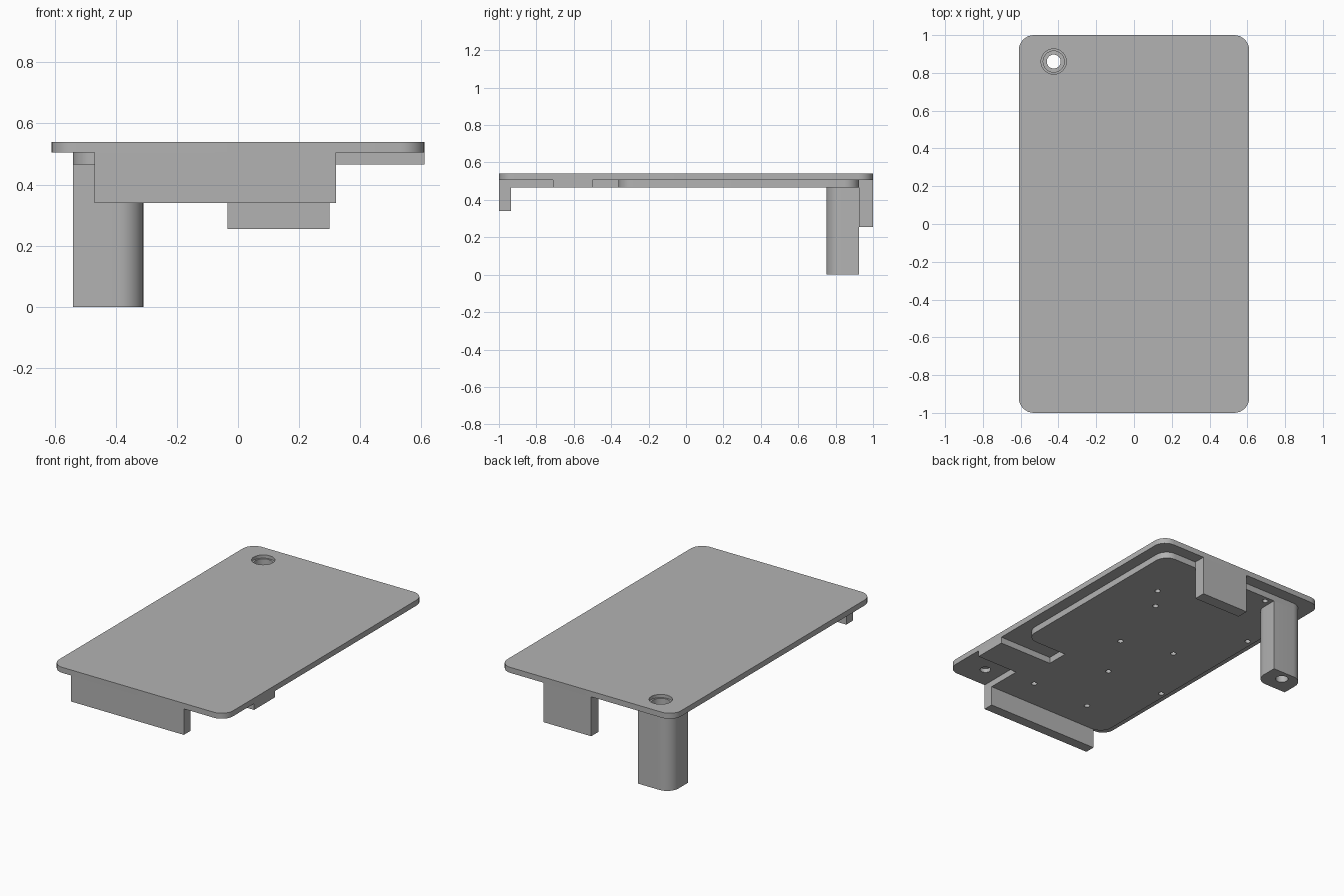
import bpy, bmesh, math
from mathutils import Vector

cube = bpy.data.objects.get("Cube")
if cube:
    bpy.data.objects.remove(cube, do_unlink=True)

BOTTOM, UNDER, TOP = 0.465, 0.505, 0.54   # pad underside, plate underside, plate top

grey = bpy.data.materials.new("light grey")
grey.use_nodes = True
grey.diffuse_color = (0.45, 0.45, 0.45, 1)
grey.node_tree.nodes["Principled BSDF"].inputs["Base Color"].default_value = (0.45, 0.45, 0.45, 1)


def outline(corners, steps=8):
    """Round each (x, y, radius) corner of a right-angled outline."""
    points = []
    for i, (x, y, r) in enumerate(corners):
        p = Vector((x, y))
        if r == 0:
            points.append(p)
            continue
        a = (Vector(corners[i - 1][:2]) - p).normalized()
        b = (Vector(corners[(i + 1) % len(corners)][:2]) - p).normalized()
        for k in range(steps + 1):
            t = math.pi / 2 * k / steps
            points.append(p + r * (a * (1 - math.sin(t)) + b * (1 - math.cos(t))))
    return points


def prism(name, corners, z0, z1):
    """Extrude a counter-clockwise outline between two heights."""
    bm = bmesh.new()
    face = bm.faces.new([bm.verts.new((p.x, p.y, z0)) for p in outline(corners)])
    new = bmesh.ops.extrude_face_region(bm, geom=[face])["geom"]
    bmesh.ops.translate(bm, vec=(0, 0, z1 - z0),
                        verts=[v for v in new if isinstance(v, bmesh.types.BMVert)])
    bmesh.ops.recalc_face_normals(bm, faces=bm.faces)
    mesh = bpy.data.meshes.new(name)
    bm.to_mesh(mesh)
    bm.free()
    mesh.materials.append(grey)
    obj = bpy.data.objects.new(name, mesh)
    bpy.context.collection.objects.link(obj)
    return obj


def box(name, x0, x1, y0, y1, z0, z1, radii=(0, 0, 0, 0)):
    xy = [(x1, y1), (x0, y1), (x0, y0), (x1, y0)]
    return prism(name, [(x, y, r) for (x, y), r in zip(xy, radii)], z0, z1)


def drill(x, y, radius, z0, z1, *targets):
    """Cut a round hole between two heights."""
    bpy.ops.mesh.primitive_cylinder_add(vertices=32, radius=radius, depth=z1 - z0,
                                        location=(x, y, (z0 + z1) / 2))
    cutter = bpy.context.object
    cutter.hide_render = True
    cutter.data.materials.append(grey)
    for obj in targets:
        cut = obj.modifiers.new("hole", "BOOLEAN")
        cut.object, cut.operation, cut.solver = cutter, "DIFFERENCE", "EXACT"
        bpy.context.view_layer.objects.active = obj
        bpy.ops.object.modifier_apply(modifier=cut.name)
    bpy.data.objects.remove(cutter, do_unlink=True)


# Cover plate
R = 0.08
plate = box("cover_plate", -0.61, 0.61, -1, 1, UNDER, TOP, (R, R, R, R))

# Stepped pad under the plate, with a side slot and a notched corner
pad = prism("inner_pad", [
    (0.535, 0.925, R), (-0.54, 0.925, R), (-0.54, -0.935, R), (0.32, -0.935, 0),
    (0.32, -0.71, 0), (0.61, -0.71, 0), (0.61, -0.5, 0),
    (0.234, -0.5, 0), (0.234, -0.36, 0), (0.535, -0.36, R)], BOTTOM, UNDER)

# Hanging flanges at the front and back edges
front = box("front_flange", -0.47, 0.32, -1, -0.935, 0.34, UNDER)
back = box("back_flange", -0.035, 0.3, 0.925, 1, 0.255, UNDER)

# Screw post with two rounded corners
post = box("screw_post", -0.54, -0.31, 0.75, 0.925, 0, BOTTOM, (0, R, 0, R))

# Stepped screw bore through plate, pad and post
PX, PY = -0.425, 0.86
drill(PX, PY, 0.067, 0.52, 0.6, plate)
drill(PX, PY, 0.056, 0.08, 0.6, plate, pad, post)
drill(PX, PY, 0.037, -0.1, 0.2, post)

# Blind holes on the underside
for x, y in [(0.295, 0.57), (0.19, 0.425), (0.08, -0.03), (-0.255, 0.06), (-0.095, -0.35),
             (-0.505, -0.35), (-0.5, 0.455), (-0.27, 0.89), (0.15, -0.745), (-0.26, -0.745)]:
    drill(x, y, 0.017, 0.4, 0.52, pad, plate)
drill(0.434, -0.857, 0.032, 0.4, 0.53, plate)

# Smooth the curved walls, keep the edges crisp
bpy.ops.object.select_all(action="DESELECT")
for obj in (plate, pad, front, back, post):
    obj.select_set(True)
bpy.context.view_layer.objects.active = plate
bpy.ops.object.shade_smooth_by_angle(angle=math.radians(30))
